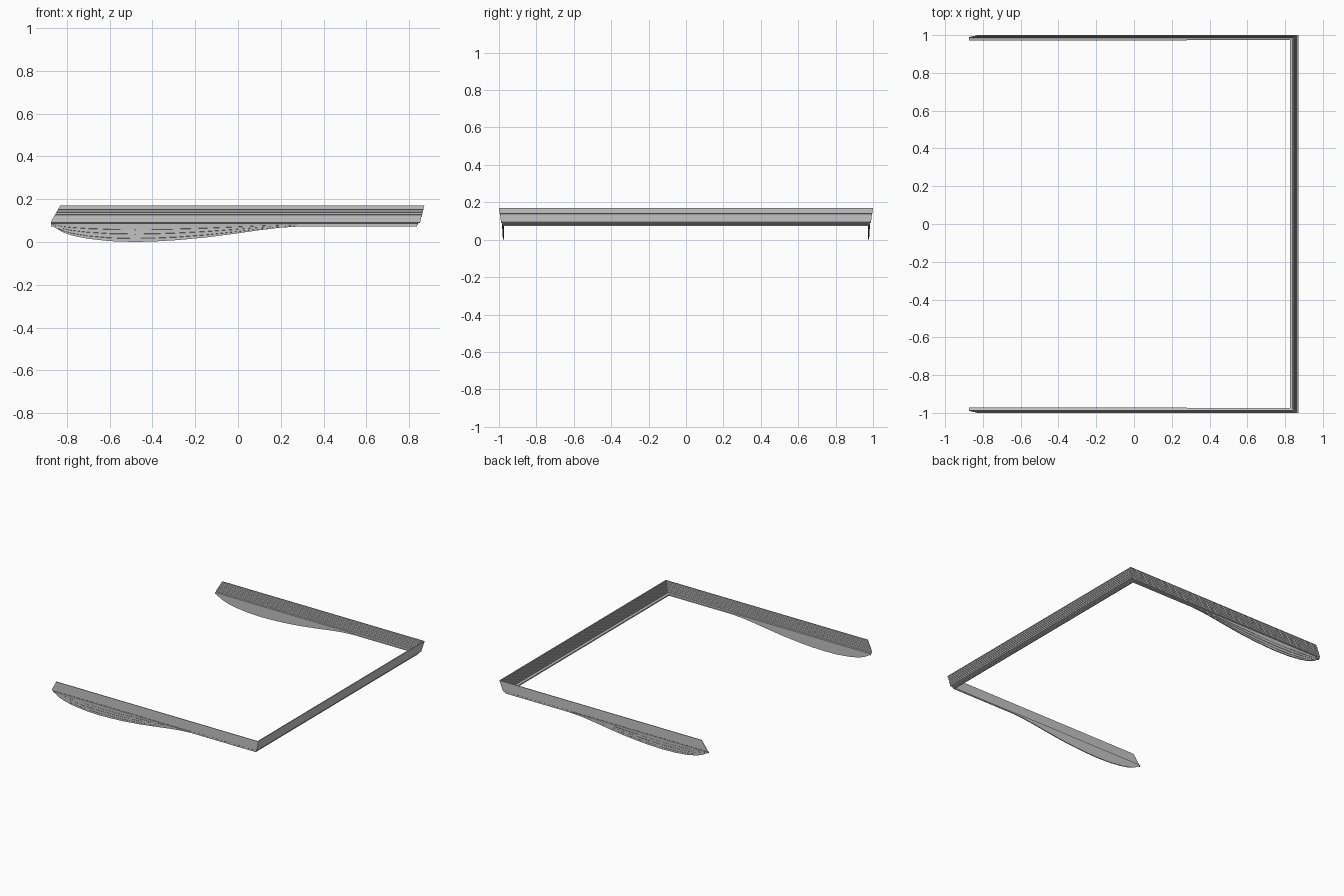
import bpy, bmesh

if "Cube" in bpy.data.objects:
    bpy.data.objects.remove(bpy.data.objects["Cube"], do_unlink=True)

grey = bpy.data.materials.new("light grey")
grey.use_nodes = True
colour = (0.55, 0.55, 0.55, 1)
grey.diffuse_color = colour
grey.node_tree.nodes["Principled BSDF"].inputs["Base Color"].default_value = colour

HALF_X, HALF_Y = 0.87, 1.0
TOP, SHELF = 0.17, 0.09
REEDS = 7


def loft(name, sections, closed_ends=True):
    """Skin a row of matching closed cross-sections."""
    bm = bmesh.new()
    rings = [[bm.verts.new(p) for p in s] for s in sections]
    n = len(rings[0])
    for a, b in zip(rings, rings[1:]):
        for i in range(n):
            j = (i + 1) % n
            bm.faces.new((a[i], a[j], b[j], b[i]))
    if closed_ends:
        bm.faces.new(rings[0])
        bm.faces.new(rings[-1])
    bmesh.ops.recalc_face_normals(bm, faces=bm.faces)
    mesh = bpy.data.meshes.new(name)
    bm.to_mesh(mesh)
    bm.free()
    mesh.materials.append(grey)
    obj = bpy.data.objects.new(name, mesh)
    bpy.context.collection.objects.link(obj)
    return obj


# Moulding profile as (inset, height): stepped reeds on both sides of a thin leaning wall
def reeds(inset):
    pts = []
    step = (TOP - SHELF) / REEDS
    for k in range(REEDS):
        z = TOP - k * step
        d = inset + 0.02 * k / REEDS
        pts += [(d, z), (d + 0.0005, z - step * 0.7), (d + 0.0035, z - step * 0.75)]
    return pts


outer = reeds(0) + [(0.02, SHELF), (0.03, 0.086), (0.03, 0.08), (0.035, 0.079), (0.035, 0.072)]
ledge = [(0.045, 0.072), (0.045, 0.082), (0.03, 0.086)]
profile = outer + ledge + reeds(0.008)[::-1]


# Sweep round the three sides, with raked free ends
def free_end(z):
    return -0.873 + 0.043 * max(0, (z - 0.095) / (TOP - 0.095))


def column(side, at_corner):
    return [(HALF_X - d if at_corner else free_end(z), side * (HALF_Y - 0.6 * d), z)
            for d, z in profile]


loft("reeded_moulding", [column(-1, False), column(-1, True), column(1, True), column(1, False)])

# Curved valance boards hanging under both arms
curve = [(-0.873, 0.08), (-0.85, 0.064), (-0.82, 0.046), (-0.77, 0.029), (-0.7, 0.015),
         (-0.6, 0.004), (-0.48, 0), (-0.38, 0.003), (-0.28, 0.009), (-0.15, 0.021),
         (-0.02, 0.038), (0.1, 0.055), (0.19, 0.066), (0.28, 0.072)]
LAYERS = (0, 0.3, 0.55, 0.8, 1)


def board_section(x, low, side):
    top = 0.084
    face = []
    for k, f in enumerate(LAYERS):
        z = top - (top - low) * f
        y = 0.985 - 0.0015 * k
        face.append((x, side * y, z))
        if 0 < k < len(LAYERS) - 1:
            face.append((x, side * (y - 0.0012), z - (top - low) * 0.02))
    return face + [(x, side * 0.972, low), (x, side * 0.972, top)]


for name, side in (("front_valance", -1), ("back_valance", 1)):
    loft(name, [board_section(x, z, side) for x, z in curve])
